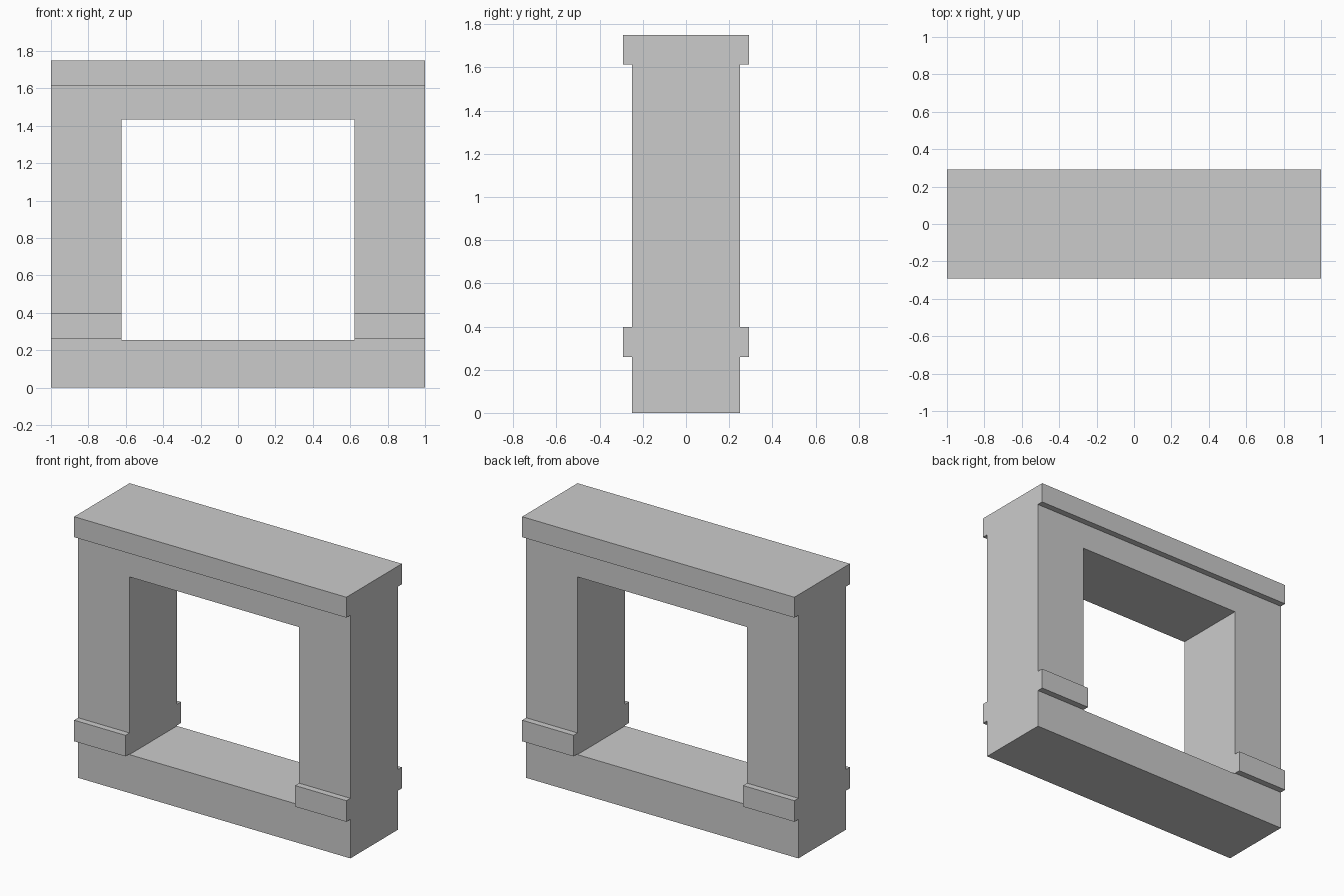
import bpy
import bmesh

if "Cube" in bpy.data.objects:
    bpy.data.objects.remove(bpy.data.objects["Cube"])

HALF_LENGTH = 1.0
WALL, BAND = 0.249, 0.291          # half depths of wall and mouldings
BAND_LOW, BAND_HIGH = 0.259, 0.399  # lower moulding
CAP_LOW, TOP = 1.614, 1.75         # top cap
OPEN_X, OPEN_LOW, OPEN_HIGH = 0.623, 0.255, 1.435


def extrude_profile(name, points, half_length):
    """Extrude a closed (y, z) outline along x, centred on x = 0."""
    bm = bmesh.new()
    face = bm.faces.new([bm.verts.new((-half_length, y, z)) for y, z in points])
    result = bmesh.ops.extrude_face_region(bm, geom=[face])
    verts = [g for g in result["geom"] if isinstance(g, bmesh.types.BMVert)]
    bmesh.ops.translate(bm, verts=verts, vec=(2 * half_length, 0, 0))
    bmesh.ops.recalc_face_normals(bm, faces=bm.faces[:])
    mesh = bpy.data.meshes.new(name)
    bm.to_mesh(mesh)
    bm.free()
    obj = bpy.data.objects.new(name, mesh)
    bpy.context.collection.objects.link(obj)
    return obj


# Wall with lower moulding and top cap: half outline, mirrored in y
half = [(WALL, 0), (WALL, BAND_LOW), (BAND, BAND_LOW), (BAND, BAND_HIGH),
        (WALL, BAND_HIGH), (WALL, CAP_LOW), (BAND, CAP_LOW), (BAND, TOP)]
outline = half + [(-y, z) for y, z in reversed(half)]
wall = extrude_profile("window_wall", outline, HALF_LENGTH)

# Window opening, which also interrupts the lower moulding
cutter = extrude_profile("opening_cutter", [(-1, OPEN_LOW), (1, OPEN_LOW),
                                            (1, OPEN_HIGH), (-1, OPEN_HIGH)], OPEN_X)
cut = wall.modifiers.new("opening", "BOOLEAN")
cut.operation = "DIFFERENCE"
cut.solver = "EXACT"
cut.object = cutter

# Apply the cut and discard the helper
bpy.context.view_layer.objects.active = wall
wall.select_set(True)
bpy.ops.object.modifier_apply(modifier=cut.name)
bpy.data.objects.remove(cutter, do_unlink=True)
